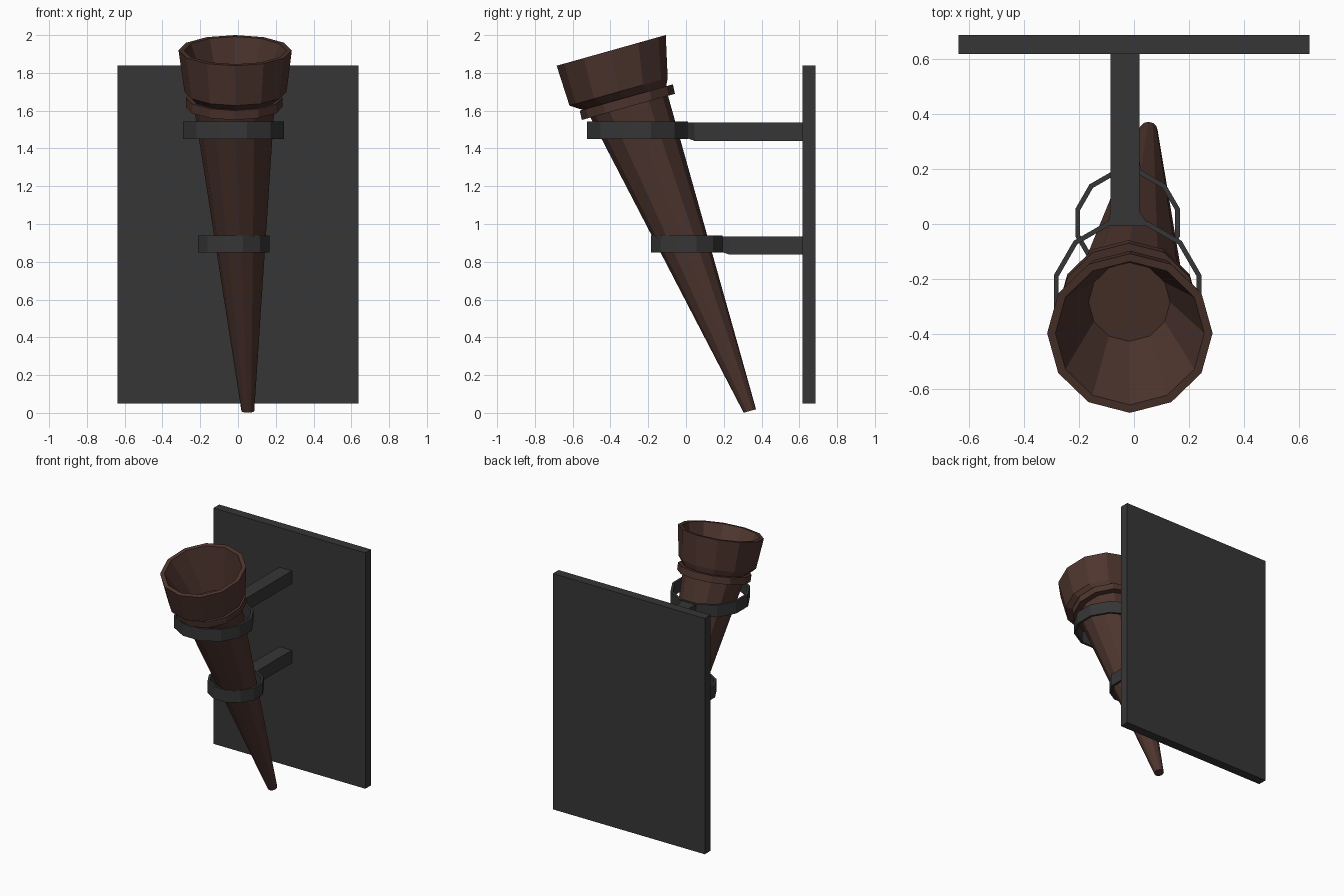
import bpy, bmesh
from math import cos, sin, pi, radians
from mathutils import Vector

if "Cube" in bpy.data.objects:
    bpy.data.objects.remove(bpy.data.objects["Cube"])

TILT = radians(15.7)


def material(name, rgb):
    m = bpy.data.materials.new(name)
    m.diffuse_color = (*rgb, 1)
    m.use_nodes = True
    m.node_tree.nodes["Principled BSDF"].inputs["Base Color"].default_value = m.diffuse_color
    return m


WOOD = material("dark_wood", (0.075, 0.035, 0.027))
IRON = material("dark_iron", (0.037, 0.037, 0.037))


def loft(name, rings, mat, closed=False):
    """Skin a list of vertex rings; cap the ends, or join last to first."""
    bm = bmesh.new()
    loops = [[bm.verts.new(p) for p in ring] for ring in rings]
    pairs = list(zip(loops, loops[1:]))
    if closed:
        pairs.append((loops[-1], loops[0]))
    else:
        bm.faces.new(loops[0][::-1])
        bm.faces.new(loops[-1])
    n = len(loops[0])
    for a, b in pairs:
        for i in range(n):
            j = (i + 1) % n
            bm.faces.new((a[i], a[j], b[j], b[i]))
    bmesh.ops.recalc_face_normals(bm, faces=bm.faces[:])
    mesh = bpy.data.meshes.new(name)
    bm.to_mesh(mesh)
    bm.free()
    mesh.materials.append(mat)
    obj = bpy.data.objects.new(name, mesh)
    bpy.context.collection.objects.link(obj)
    return obj


def circle(x, y, z, r, tilt=0.0, offset=0.0, n=12):
    angles = [2 * pi * i / n + offset for i in range(n)]
    return [Vector((x + r * cos(a), y + r * sin(a) * cos(tilt),
                    z + r * sin(a) * sin(tilt))) for a in angles]


def rect(y, x0, x1, z0, z1):
    return [Vector(p) for p in ((x0, y, z0), (x1, y, z0), (x1, y, z1), (x0, y, z1))]


# Torch: slanted shaft, flared cup and hollow inside (x, y, z, radius)
torch = [
    (0.052, 0.338, 0.010, 0.034),
    (-0.020, -0.300, 1.620, 0.213),
    (-0.020, -0.320, 1.660, 0.222),
    (-0.013, -0.357, 1.700, 0.270),
    (-0.015, -0.396, 1.919, 0.300),
    (-0.015, -0.396, 1.919, 0.270),
    (-0.017, -0.283, 1.620, 0.148),
]
loft("torch", [circle(*p, TILT) for p in torch], WOOD)

# Raised collar below the cup
collar = [(-0.305, 1.620, 0.195), (-0.305, 1.620, 0.256),
          (-0.316, 1.670, 0.256), (-0.316, 1.670, 0.195)]
loft("collar", [circle(-0.020, y, z, r, TILT) for y, z, r in collar], WOOD, True)


# Iron hoops, each with an arm reaching back to the plate
def bracket(label, cy, radius, z0, z1):
    cx, inner = -0.023, radius - 0.018
    section = [(inner, z0), (radius, z0), (radius, z1), (inner, z1)]
    loft(label + "_hoop", [circle(cx, cy, z, r, 0, pi / 12) for r, z in section],
         IRON, True)
    back = cy + radius * cos(pi / 12)
    half = radius * sin(pi / 12)
    loft(label + "_arm", [
        rect(back - 0.008, cx - half, cx + half, z0 + 0.005, z1 - 0.005),
        rect(back + 0.035, -0.085, 0.020, z0 - 0.010, z1 - 0.005),
        rect(0.625, -0.085, 0.020, z0 - 0.010, z1 - 0.005)], IRON)


bracket("upper", -0.257, 0.277, 1.450, 1.542)
bracket("lower", 0.005, 0.196, 0.848, 0.940)

# Wall plate
loft("wall_plate", [rect(y, -0.637, 0.637, 0.050, 1.838) for y in (0.616, 0.685)], IRON)
